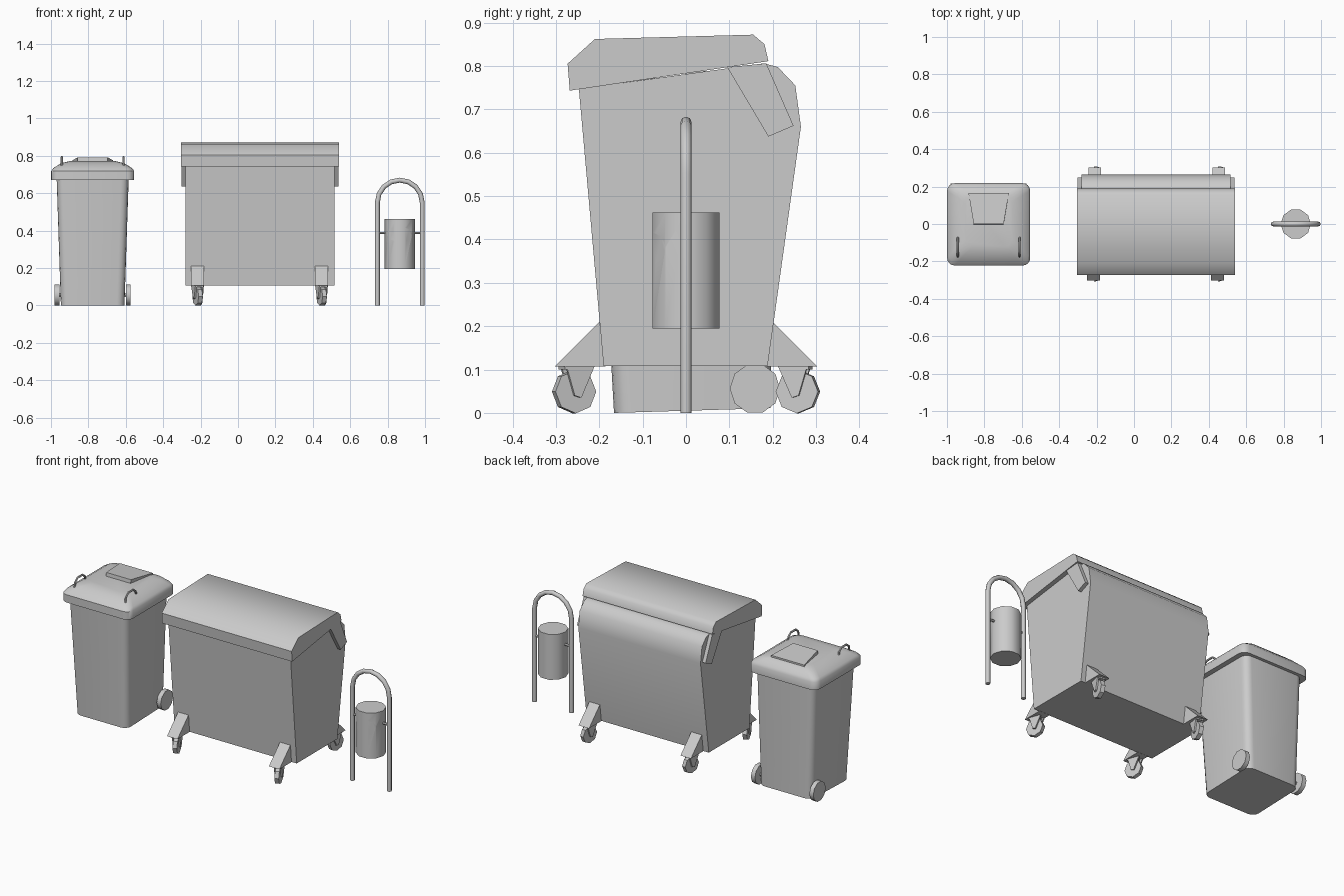
import bpy, bmesh, math
from mathutils import Matrix

if "Cube" in bpy.data.objects:
    bpy.data.objects.remove(bpy.data.objects["Cube"])


def finish(name, bm, angle=40):
    bmesh.ops.recalc_face_normals(bm, faces=bm.faces)
    me = bpy.data.meshes.new(name)
    bm.to_mesh(me)
    bm.free()
    ob = bpy.data.objects.new(name, me)
    bpy.context.collection.objects.link(ob)
    smooth(ob, angle)
    return ob


def smooth(ob, angle):
    bpy.ops.object.select_all(action='DESELECT')
    ob.select_set(True)
    bpy.context.view_layer.objects.active = ob
    if angle:
        bpy.ops.object.shade_smooth_by_angle(angle=math.radians(angle))


def prism(name, profile, x0, x1, angle=0):
    """Extrude a (y, z) profile along x."""
    bm = bmesh.new()
    a = [bm.verts.new((x0, y, z)) for y, z in profile]
    b = [bm.verts.new((x1, y, z)) for y, z in profile]
    bm.faces.new(a)
    bm.faces.new(b)
    n = len(a)
    for i in range(n):
        j = (i + 1) % n
        bm.faces.new((a[i], a[j], b[j], b[i]))
    return finish(name, bm, angle)


def cylinder(name, r, depth, loc, sides, axis='Z', angle=40):
    bm = bmesh.new()
    bmesh.ops.create_cone(bm, cap_ends=True, segments=sides, radius1=r, radius2=r, depth=depth)
    # put vertices on the horizontal axis so the flats are on top and bottom
    v = max(bm.verts, key=lambda v: v.co.x)
    bm.transform(Matrix.Rotation(-math.atan2(v.co.y, v.co.x), 4, 'Z'))
    if axis == 'X':
        bm.transform(Matrix.Rotation(math.pi / 2, 4, 'Z') @ Matrix.Rotation(math.pi / 2, 4, 'X'))
    bm.transform(Matrix.Translation(loc))
    return finish(name, bm, angle)


def loft(name, sections, cx, r=0.04, seg=4, angle=40):
    """Rounded rectangles (half width, y0, y1, z, z tilt per y) joined bottom to top."""
    bm = bmesh.new()
    rings = []
    for hw, y0, y1, z, tilt in sections:
        ring = []
        corners = [(hw - r, y1 - r), (-hw + r, y1 - r), (-hw + r, y0 + r), (hw - r, y0 + r)]
        for k, (x, y) in enumerate(corners):
            for i in range(seg + 1):
                a = math.pi / 2 * (k + i / seg)
                py = y + r * math.sin(a)
                ring.append(bm.verts.new((cx + x + r * math.cos(a), py, z + tilt * (py - y0))))
        rings.append(ring)
    for a, b in zip(rings, rings[1:]):
        for i in range(len(a)):
            j = (i + 1) % len(a)
            bm.faces.new((a[i], a[j], b[j], b[i]))
    bm.faces.new(rings[0])
    bm.faces.new(rings[-1])
    return finish(name, bm, angle)


def tube(name, points, r, res=2):
    cu = bpy.data.curves.new(name, 'CURVE')
    cu.dimensions = '3D'
    cu.bevel_depth = r
    cu.bevel_resolution = res
    cu.use_fill_caps = True
    sp = cu.splines.new('POLY')
    sp.points.add(len(points) - 1)
    for p, co in zip(sp.points, points):
        p.co = (*co, 1)
    ob = bpy.data.objects.new(name, cu)
    bpy.context.collection.objects.link(ob)
    bpy.ops.object.select_all(action='DESELECT')
    ob.select_set(True)
    bpy.context.view_layer.objects.active = ob
    bpy.ops.object.convert(target='MESH')
    smooth(bpy.context.object, 50)


# --- two-wheeled bin ---
BX = -0.777
loft("small_bin_body", [(0.17, -0.166, 0.195, 0.0, 0.03),
                        (0.193, -0.205, 0.2, 0.69, 0)], BX)
loft("small_bin_lid", [(0.222, -0.222, 0.218, 0.672, 0),
                       (0.222, -0.222, 0.218, 0.718, 0),
                       (0.212, -0.208, 0.21, 0.733, 0),
                       (0.17, -0.165, 0.185, 0.760, 0),
                       (0.125, -0.12, 0.15, 0.771, 0)], BX)

# raised wedge on the lid, tall at its front lip
bm = bmesh.new()
lo = [bm.verts.new((BX + x, y, 0.755)) for x, y in
      [(-0.08, -0.004), (0.08, -0.004), (0.108, 0.165), (-0.108, 0.165)]]
hi = [bm.verts.new((BX + x, y, z)) for x, y, z in
      [(-0.08, 0.0, 0.792), (0.08, 0.0, 0.792), (0.108, 0.165, 0.776), (-0.108, 0.165, 0.776)]]
bm.faces.new(lo)
bm.faces.new(hi)
for i in range(4):
    j = (i + 1) % 4
    bm.faces.new((lo[i], lo[j], hi[j], hi[i]))
finish("small_bin_lid_panel", bm, 0)

for s, side in ((-1, "left"), (1, "right")):
    x = BX + s * 0.165
    tube("small_bin_handle_" + side,
         [(x, -0.175, 0.74), (x, -0.168, 0.775), (x, -0.145, 0.794),
          (x, -0.10, 0.794), (x, -0.077, 0.775), (x, -0.07, 0.74)], 0.006, 1)
    cylinder("small_bin_wheel_" + side, 0.058, 0.026, (BX + s * 0.19, 0.159, 0.056), 10, 'X')
tube("small_bin_axle", [(BX - 0.185, 0.159, 0.056), (BX + 0.185, 0.159, 0.056)], 0.012, 1)

# --- large container ---
prism("container_body", [(-0.19, 0.108), (0.188, 0.108), (0.265, 0.66), (0.252, 0.755),
                         (0.212, 0.797), (0.18, 0.806), (-0.247, 0.747)], -0.28, 0.515, 42)
prism("container_lid", [(-0.268, 0.743), (0.19, 0.811), (0.181, 0.85), (0.155, 0.872),
                        (-0.21, 0.862), (-0.273, 0.805)], -0.305, 0.54, 44)
for x0, side in ((-0.301, "left"), (0.515, "right")):
    prism("container_hinge_" + side, [(0.095, 0.797), (0.19, 0.637), (0.248, 0.662), (0.185, 0.806)],
          x0, x0 + 0.021)

# casters: wedge bracket, fork plates and wheel
for x, side in ((-0.216, "left"), (0.447, "right")):
    for s, end in ((-1, "front"), (1, "back")):
        tag = end + "_" + side
        cx = x + (0.006 if s > 0 else 0)
        prism("caster_bracket_" + tag, [(s * 0.20, 0.21), (s * 0.303, 0.107), (s * 0.185, 0.107)],
              cx - 0.034, cx + 0.034)
        parts = [cylinder("caster_wheel_" + tag, 0.05, 0.024, (0, 0, 0.049), 8, 'X', 30)]
        fork = [(s * -0.042, 0.107), (s * 0.026, 0.107), (s * 0.006, 0.04), (s * -0.01, 0.035)]
        for k, f in ((-1, "inner"), (1, "outer")):
            parts.append(prism(f"caster_fork_{f}_{tag}", fork, k * 0.013, k * 0.022))
        parts.append(prism("caster_plate_" + tag,
                           [(-0.03, 0.1), (0.03, 0.1), (0.03, 0.108), (-0.03, 0.108)], -0.022, 0.022))
        for ob in parts:
            ob.location = (cx, s * 0.258, 0)
            ob.rotation_euler.z = math.radians(20 if s < 0 else -12)

# --- litter bin hung in an arch ---
PX = 0.865
arch = [(PX - 0.12, 0, 0)]
arch += [(PX - 0.12 * math.cos(math.pi * i / 8), 0, 0.55 + 0.12 * math.sin(math.pi * i / 8))
         for i in range(9)]
arch.append((PX + 0.12, 0, 0))
tube("litter_bin_arch", arch, 0.013)

can = cylinder("litter_bin_can", 0.081, 0.267, (PX, 0, 0.328), 10)
cutter = cylinder("mouth_cutter", 0.037, 0.3, (PX, -0.084, 0.38), 16, 'X')
cutter.hide_render = True
mod = can.modifiers.new("mouth", 'BOOLEAN')
mod.object = cutter
mod.operation = 'DIFFERENCE'
mod.solver = 'EXACT'
bpy.context.view_layer.objects.active = can
bpy.ops.object.modifier_apply(modifier=mod.name)
bpy.data.objects.remove(cutter)
smooth(can, 40)

for s, side in ((-1, "left"), (1, "right")):
    tube("litter_bin_peg_" + side, [(PX + s * 0.075, 0, 0.388), (PX + s * 0.12, 0, 0.388)], 0.007, 1)
